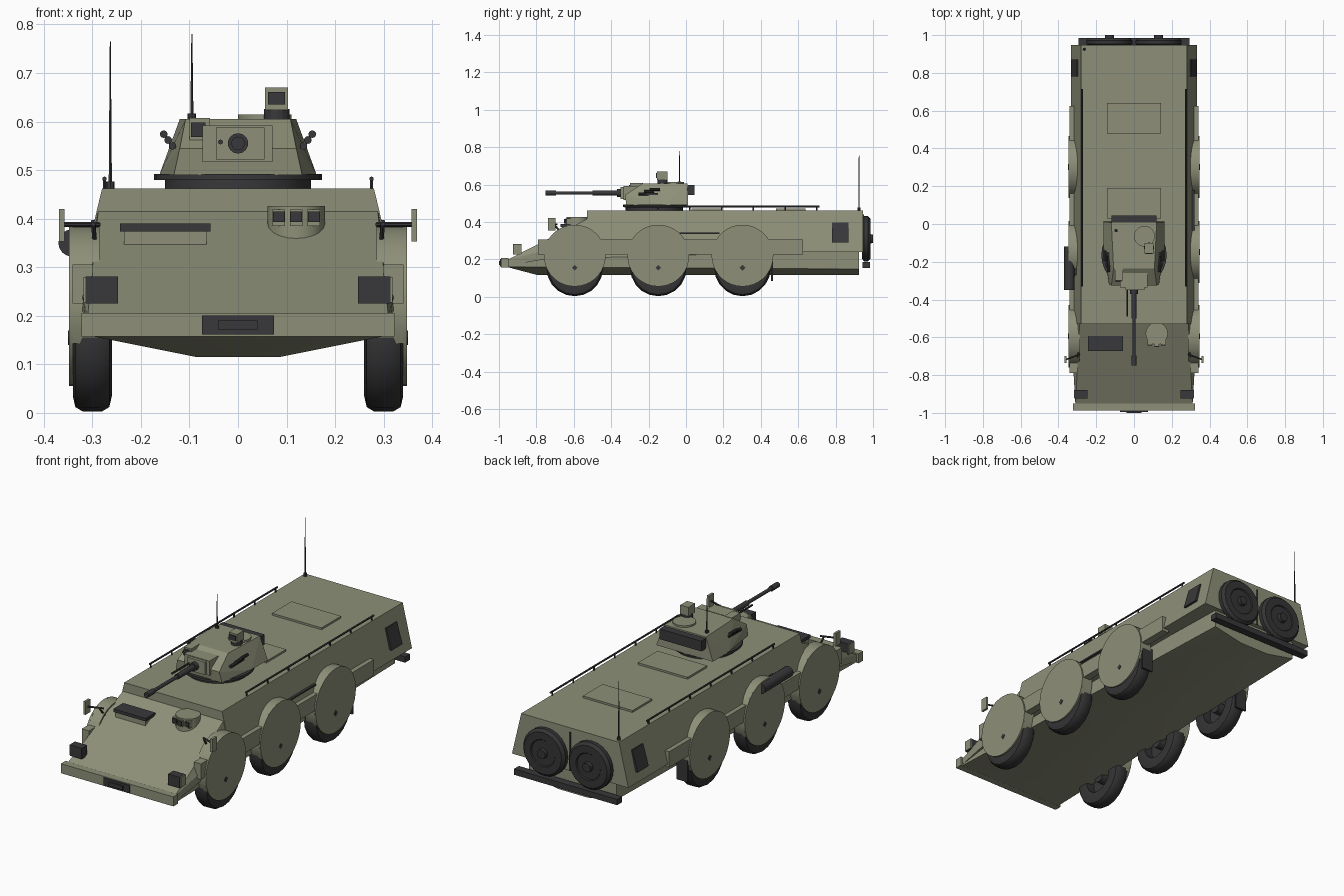
import bpy, bmesh, math
from mathutils import Vector, Matrix

if "Cube" in bpy.data.objects:
    bpy.data.objects.remove(bpy.data.objects["Cube"])


def material(name, col):
    m = bpy.data.materials.new(name)
    m.diffuse_color = (*col, 1)
    m.use_nodes = True
    m.node_tree.nodes["Principled BSDF"].inputs["Base Color"].default_value = m.diffuse_color
    return m


OLIVE = material("olive paint", (0.27, 0.28, 0.19))
DARK = material("dark metal", (0.04, 0.04, 0.043))
RUBBER = material("black rubber", (0.035, 0.035, 0.037))


def finish(name, bm, mat, smooth=False):
    bmesh.ops.recalc_face_normals(bm, faces=bm.faces)
    me = bpy.data.meshes.new(name)
    bm.to_mesh(me)
    bm.free()
    me.materials.append(mat)
    if smooth:
        me.shade_smooth()
        me.set_sharp_from_angle(angle=math.radians(32))
    ob = bpy.data.objects.new(name, me)
    bpy.context.collection.objects.link(ob)
    return ob


def solid(name, pts, mat, mirror=True, smooth=False):
    """Convex solid through points, mirrored across x."""
    bm = bmesh.new()
    for x, y, z in pts:
        bm.verts.new((x, y, z))
        if mirror:
            bm.verts.new((-x, y, z))
    res = bmesh.ops.convex_hull(bm, input=bm.verts)
    bmesh.ops.delete(bm, geom=list({v for v in res["geom_interior"] + res["geom_unused"]
                                    if isinstance(v, bmesh.types.BMVert)}), context='VERTS')
    bmesh.ops.dissolve_limit(bm, angle_limit=0.01, verts=bm.verts, edges=bm.edges)
    return finish(name, bm, mat, smooth)


def box(name, lo, hi, mat, tilt=0.0):
    lo, hi = Vector(lo), Vector(hi)
    bm = bmesh.new()
    bmesh.ops.create_cube(bm, size=1)
    size = hi - lo
    m = Matrix.Translation((lo + hi) / 2) @ Matrix.Rotation(tilt, 4, 'X') @ Matrix.Diagonal(
        (abs(size.x), abs(size.y), abs(size.z), 1))
    bm.transform(m)
    return finish(name, bm, mat)


def rod(name, a, b, r, mat, segs=10, r2=None):
    a, b = Vector(a), Vector(b)
    bm = bmesh.new()
    bmesh.ops.create_cone(bm, cap_ends=True, segments=segs, radius1=r,
                          radius2=r if r2 is None else r2, depth=(b - a).length)
    rot = (b - a).to_track_quat('Z', 'Y').to_matrix().to_4x4()
    bm.transform(Matrix.Translation((a + b) / 2) @ rot)
    return finish(name, bm, mat, segs >= 16)


def lathe(name, profile, centre, axis, mat, segs=24, closed=True):
    """Spin (radius, offset) profile about the x or y axis through centre."""
    bm = bmesh.new()
    rings = []
    for i in range(segs):
        t = 2 * math.pi * i / segs
        ring = []
        for r, o in profile:
            u, w = r * math.cos(t), r * math.sin(t)
            p = (o, u, w) if axis == 'X' else (u, o, w)
            ring.append(bm.verts.new(Vector(centre) + Vector(p)))
        rings.append(ring)
    n = len(profile)
    for i in range(segs):
        p, q = rings[i], rings[(i + 1) % segs]
        for j in range(n if closed else n - 1):
            k = (j + 1) % n
            bm.faces.new((p[j], p[k], q[k], q[j]))
    bmesh.ops.remove_doubles(bm, verts=bm.verts, dist=1e-5)
    return finish(name, bm, mat, True)


# Hull: flared upper body, lower sloping nose, V belly
solid("upper_hull", [(x, y, z) for y in (-0.53, 0.947) for x, z in ((0.28, 0.462), (0.333, 0.24))],
      OLIVE)
solid("nose", [(0.288, -0.53, 0.415), (0.31, -0.96, 0.195), (0.31, -0.96, 0.165),
               (0.32, -0.79, 0.24), (0.33, -0.53, 0.24)], OLIVE)
solid("lower_hull", [(0.085, -0.79, 0.115), (0.25, -0.79, 0.148), (0.25, -0.79, 0.25),
                     (0.31, -0.96, 0.195), (0.31, -0.96, 0.16), (0.085, 0.925, 0.115),
                     (0.25, 0.925, 0.148), (0.25, 0.925, 0.25)], OLIVE, True, True)

# Front bumper, plate and rear bumper
box("front_bumper", (-0.322, -0.988, 0.157), (0.322, -0.95, 0.206), OLIVE)
box("front_plate", (-0.074, -0.994, 0.161), (0.074, -0.98, 0.201), DARK)
box("tow_bar", (-0.04, -1.0, 0.171), (0.04, -0.99, 0.19), DARK)
box("rear_bumper", (-0.295, 0.945, 0.155), (0.295, 0.985, 0.185), DARK)
box("rear_door_seam", (-0.004, 0.943, 0.24), (0.004, 0.951, 0.44), DARK)

for s in (-1, 1):
    # Wheels with covers and arches
    for y in (-0.595, -0.148, 0.302):
        lathe("tyre", [(0.085, 0.265), (0.12, 0.26), (0.142, 0.265), (0.151, 0.28), (0.151, 0.32),
                       (0.142, 0.335), (0.12, 0.34), (0.085, 0.335)], (0, y, 0.154), 'X', RUBBER, 20
              ).scale.x = s
        rod("rim", (s * 0.31, y, 0.155), (s * 0.335, y, 0.155), 0.088, DARK, 20)
        rod("hub", (s * 0.27, y, 0.155), (s * 0.32, y, 0.155), 0.03, DARK, 12)
        rod("wheel_cover", (s * 0.34, y, 0.22), (s * 0.348, y, 0.22), 0.165, OLIVE, 36)
        rod("cover_bolt", (s * 0.345, y, 0.155), (s * 0.35, y, 0.155), 0.015, DARK, 4)
        bm = bmesh.new()
        arc = [math.radians(-28 + 236 * i / 20) for i in range(21)]
        strip = [[bm.verts.new((s * x, y + r * math.cos(t), 0.22 + r * math.sin(t)))
                  for x, r in ((0.285, 0.165), (0.343, 0.165), (0.343, 0.157), (0.285, 0.157))]
                 for t in arc]
        for p, q in zip(strip, strip[1:]):
            for j in range(4):
                bm.faces.new((p[j], p[j - 1], q[j - 1], q[j]))
        bm.faces.new(strip[0])
        bm.faces.new(strip[-1])
        finish("wheel_arch", bm, OLIVE, True)
    # Mud flap and sponson plate
    box("mud_flap", (s * 0.27, 0.455, 0.085), (s * 0.335, 0.465, 0.21), RUBBER)
    box("side_sponson", (s * 0.30, -0.79, 0.225), (s * 0.341, 0.625, 0.306), OLIVE)
    # Headlights and side vents
    box("headlight", (s * 0.247, -0.925, 0.225), (s * 0.314, -0.88, 0.281), DARK)
    box("headlight_guard", (s * 0.314, -0.922, 0.227), (s * 0.318, -0.88, 0.28), OLIVE)
    solid("side_vent", [(s * x, y, z) for y in (0.78, 0.87) for x, z in
                        ((0.29, 0.397), (0.302, 0.397), (0.333, 0.29), (0.31, 0.29))], DARK, False)
    # Roof rails
    rod("roof_rail", (s * 0.275, -0.33, 0.482), (s * 0.275, 0.715, 0.482), 0.005, DARK, 6)
    for i in range(7):
        y = -0.32 + i * 0.17
        rod("rail_post", (s * 0.275, y, 0.458), (s * 0.275, y, 0.482), 0.004, DARK, 6)
    # Wing mirrors
    rod("mirror_stay", (s * 0.293, -0.66, 0.33), (s * 0.298, -0.705, 0.388), 0.005, DARK, 6)
    rod("mirror_arm", (s * 0.285, -0.69, 0.388), (s * 0.36, -0.717, 0.388), 0.005, DARK, 6)
    box("mirror", (s * 0.357, -0.737, 0.353), (s * 0.369, -0.698, 0.42), OLIVE)
    # Spare wheels on the back
    lathe("spare_wheel", [(0.0, 0.942), (0.108, 0.942), (0.121, 0.952), (0.121, 0.972),
                          (0.108, 0.986), (0.07, 0.986), (0.066, 0.981), (0.025, 0.981),
                          (0.023, 1.0), (0.0, 1.0)], (s * 0.13, 0, 0.31), 'Y', RUBBER, 24, False)
    # Smoke launchers on the turret
    for i in range(3):
        x, y, z = 0.153 - i * 0.009, -0.165 - i * 0.03, 0.574 - i * 0.012
        rod("smoke_launcher", (s * x, y + 0.025, z), (s * x, y - 0.03, z), 0.008, DARK, 10)
    box("launcher_bracket", (s * 0.115, -0.215, 0.545), (s * 0.142, -0.15, 0.555), DARK)

# Left exhaust and right step
rod("exhaust", (-0.342, -0.35, 0.35), (-0.342, -0.12, 0.35), 0.028, DARK, 16)
box("exhaust_bracket", (-0.345, -0.27, 0.34), (-0.295, -0.2, 0.36), DARK)
box("side_handle", (0.3, -0.035, 0.336), (0.321, 0.18, 0.344), DARK)

# Roof hatches
box("rear_roof_hatch", (-0.142, 0.48, 0.455), (0.142, 0.64, 0.472), OLIVE)
box("mid_roof_hatch", (-0.142, 0.03, 0.455), (0.142, 0.19, 0.472), OLIVE)

# Nose fittings: grille, driver hatch, periscopes
box("engine_grille", (-0.243, -0.672, 0.374), (-0.057, -0.592, 0.39), DARK)
box("grille_mount", (-0.235, -0.664, 0.33), (-0.065, -0.592, 0.374), OLIVE)
rod("driver_hatch", (0.12, -0.58, 0.35), (0.12, -0.58, 0.426), 0.059, OLIVE, 20)
for i in (-1, 0, 1):
    x, y = 0.12 + i * 0.036, -0.645 + abs(i) * 0.008
    box("periscope_hood", (x - 0.013, y, 0.385), (x + 0.013, y + 0.04, 0.419), OLIVE)
    box("periscope", (x - 0.012, y - 0.007, 0.393), (x + 0.012, y + 0.001, 0.415), DARK)

# Turret
rod("turret_ring", (0, -0.165, 0.455), (0, -0.165, 0.482), 0.15, DARK, 28)
rod("turret_flange", (0, -0.165, 0.48), (0, -0.165, 0.492), 0.173, DARK, 28)
solid("turret", [(0.162, 0.012, 0.49), (0.162, -0.12, 0.49), (0.132, -0.32, 0.49),
                 (0.12, -0.325, 0.545), (0.12, 0.008, 0.605), (0.108, -0.235, 0.605)], OLIVE)
box("turret_bin", (-0.12, -0.01, 0.545), (0.12, 0.046, 0.598), DARK)
box("mantlet", (-0.073, -0.335, 0.517), (0.071, -0.26, 0.592), OLIVE)
box("mantlet_face", (-0.045, -0.35, 0.522), (0.055, -0.33, 0.588), OLIVE)
for name, a, b, r in (("gun_collar", -0.37, -0.34, 0.021), ("gun_sleeve", -0.5, -0.36, 0.014),
                      ("gun_barrel", -0.71, -0.49, 0.009), ("gun_muzzle", -0.75, -0.695, 0.014)):
    rod(name, (0, a, 0.555), (0, b, 0.555), r, DARK, 14)
rod("side_gun", (-0.036, -0.49, 0.558), (-0.036, -0.34, 0.558), 0.005, DARK, 8)
box("gunner_sight", (-0.1, -0.3, 0.56), (-0.058, -0.23, 0.607), OLIVE)
box("gunner_sight_glass", (-0.097, -0.306, 0.568), (-0.067, -0.299, 0.598), DARK)
rod("commander_hatch", (0.055, -0.065, 0.6), (0.055, -0.065, 0.614), 0.055, OLIVE, 20)
rod("sight_base", (0.08, -0.125, 0.6), (0.08, -0.125, 0.626), 0.027, DARK, 14)
box("commander_sight", (0.056, -0.155, 0.624), (0.103, -0.1, 0.67), OLIVE)
box("commander_sight_glass", (0.062, -0.16, 0.635), (0.097, -0.153, 0.661), DARK)

# Whip aerials
for x, y, z, top in ((-0.095, -0.035, 0.595, 0.78), (-0.263, 0.925, 0.455, 0.765)):
    rod("aerial_base", (x, y, z), (x, y, z + 0.022), 0.009, DARK, 8)
    rod("aerial", (x, y, z), (x, y, top), 0.004, DARK, 6, 0.0012)
